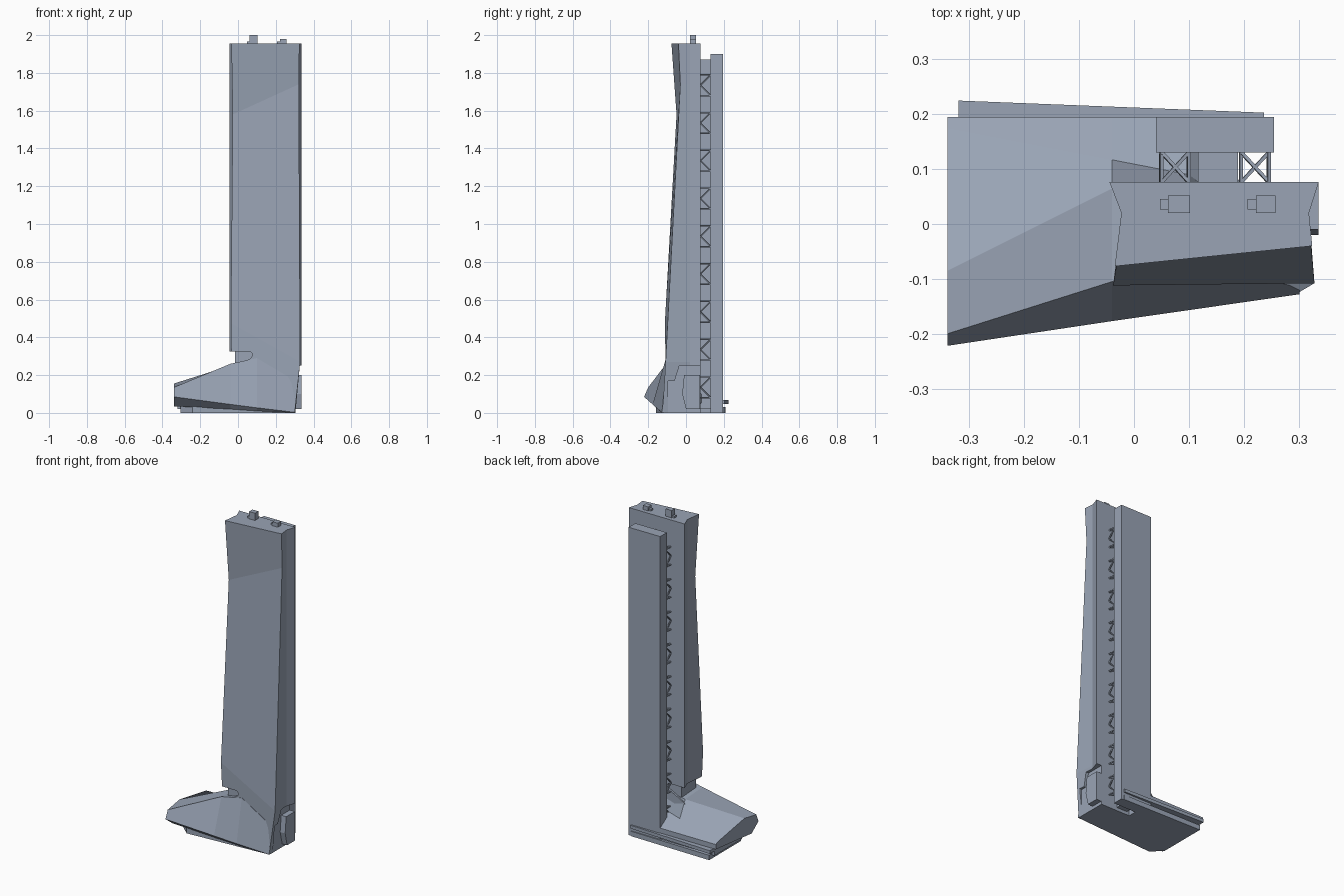
import bpy, bmesh
from mathutils import Vector

if "Cube" in bpy.data.objects:
    bpy.data.objects.remove(bpy.data.objects["Cube"], do_unlink=True)

mat = bpy.data.materials.new("blue_grey")
mat.use_nodes = True
COLOUR = (0.32, 0.37, 0.46, 1)
mat.diffuse_color = COLOUR
mat.node_tree.nodes["Principled BSDF"].inputs["Base Color"].default_value = COLOUR


def finish(name, bm):
    bmesh.ops.recalc_face_normals(bm, faces=bm.faces[:])
    mesh = bpy.data.meshes.new(name)
    bm.to_mesh(mesh)
    bm.free()
    mesh.materials.append(mat)
    ob = bpy.data.objects.new(name, mesh)
    bpy.context.scene.collection.objects.link(ob)
    return ob


def loft(name, rings):
    """Skin a list of equal-length closed rings and cap both ends."""
    bm = bmesh.new()
    vs = [[bm.verts.new(p) for p in ring] for ring in rings]
    n = len(rings[0])
    for a, b in zip(vs, vs[1:]):
        for i in range(n):
            j = (i + 1) % n
            bm.faces.new((a[i], a[j], b[j], b[i]))
    bm.faces.new(vs[0])
    bm.faces.new(vs[-1])
    return finish(name, bm)


def prism(name, profile, axis, lo, hi):
    """Extrude a 2D profile along the given axis index."""
    def place(p, d):
        q = list(p)
        q.insert(axis, d)
        return q
    return loft(name, [[place(p, d) for p in profile] for d in (lo, hi)])


def box(name, x0, x1, y0, y1, z0, z1):
    return prism(name, [(x0, y0), (x1, y0), (x1, y1), (x0, y1)], 2, z0, z1)


def beam(bm, a, b, r=0.003):
    """Square bar between two points."""
    a, b = Vector(a), Vector(b)
    d = (b - a).normalized()
    u = d.cross(Vector((0.3, 0.1, 1)).normalized()).normalized() * r
    w = d.cross(u).normalized() * r
    ends = [[bm.verts.new(p + u * s + w * t) for s, t in ((1, 1), (-1, 1), (-1, -1), (1, -1))]
            for p in (a, b)]
    for i in range(4):
        j = (i + 1) % 4
        bm.faces.new((ends[0][i], ends[0][j], ends[1][j], ends[1][i]))
    bm.faces.new(ends[0])
    bm.faces.new(ends[1])


def cut(ob, cutter):
    cutter.hide_render = True
    cutter.hide_viewport = True
    m = ob.modifiers.new("cut", "BOOLEAN")
    m.operation = "DIFFERENCE"
    m.solver = "EXACT"
    m.object = cutter


# Tower: pinched sides and a creased, leaning front
def tower_ring(left, right):
    zl, zr = left[2], right[2]
    return [(-0.045, 0.077, zl), (-0.023, 0.02, zl), left,
            right, (0.319, 0.02, zr), (0.337, 0.077, zr)]


tower = loft("tower", [
    tower_ring((-0.03, -0.09, 0), (0.30, -0.125, 0)),
    tower_ring((-0.038, -0.112, 0.475), (0.329, -0.108, 0.27)),
    tower_ring((-0.028, -0.05, 1.58), (0.322, -0.03, 1.74)),
    tower_ring((-0.035, -0.077, 1.955), (0.325, -0.04, 1.955))])

# Slit under the tower above the podium roof, and the side entrance recess
cut(tower, prism("slit_cutter", [(-0.1, 0.325), (0.065, 0.325), (0.075, 0.315), (0.075, 0.3),
                                 (0.065, 0.288), (0.01, 0.26), (-0.1, 0.2)], 1, -0.3, 0.3))
cut(tower, prism("entrance_cutter", [(0.1, 0.25), (-0.035, 0.25), (-0.06, 0.17), (-0.095, 0.17),
                                     (-0.095, -0.1), (0.1, -0.1)], 0, 0.302, 0.5))
box("slit_core", -0.015, 0.1, -0.075, 0.065, 0.2, 0.33)
prism("entrance_fin", [(0.0, 0.02), (-0.02, 0.1), (-0.01, 0.2), (0.075, 0.2), (0.075, 0.02)],
      0, 0.295, 0.336)

# Podium: wedge that rises towards the tower with a folded front
west = [(-0.155, 0.035), (-0.222, 0.085), (-0.2, 0.135), (-0.085, 0.155),
        (0.175, 0.11), (0.195, 0.1), (0.195, 0.07)]
middle = [(-0.15, 0.02), (-0.177, 0.045), (-0.105, 0.26), (0.065, 0.25),
          (0.117, 0.15), (0.195, 0.1), (0.195, 0.07)]
inner = [(-0.14, 0.01), (-0.157, 0.027), (-0.106, 0.29), (0.07, 0.27),
         (0.09, 0.17), (0.195, 0.1), (0.195, 0.07)]
east = [(-0.12, 0.0), (-0.128, 0.003), (-0.107, 0.17), (-0.06, 0.17),
        (-0.06, 0.15), (-0.06, 0.1), (-0.06, 0.03)]
loft("podium", [[(x, y, z) for y, z in ring] for x, ring in
                ((-0.34, west), (-0.04, middle), (0.1, inner), (0.302, east))])

# Plinth, rear base strip and rear canopy
prism("plinth", [(-0.305, 0.19), (-0.305, -0.1), (-0.24, -0.158), (0.3, -0.124),
                 (0.3, 0.07), (0.1, 0.07), (0.1, 0.19)], 2, 0, 0.035)
box("plinth_step", -0.32, -0.1, -0.09, 0.18, 0.02, 0.06)
prism("rear_base", [(-0.305, 0.15), (0.237, 0.15), (0.237, 0.2), (-0.305, 0.21)], 2, 0, 0.03)
prism("rear_canopy", [(-0.32, 0.15), (0.237, 0.15), (0.237, 0.203), (-0.32, 0.225)],
      2, 0.048, 0.068)

# Rear slab and the core that links it to the tower
box("rear_slab", 0.04, 0.255, 0.13, 0.195, 0, 1.9)
box("link_core", 0.117, 0.19, 0.07, 0.135, 0.02, 1.87)

# Cross-braced bridges between tower and slab, two bays on each level
bm = bmesh.new()
Y0, Y1 = 0.076, 0.131
for level in range(9):
    top = 0.19 + level * 0.2
    low = top - 0.11
    for x0, x1 in ((0.05, 0.1), (0.195, 0.246)):
        for z in (top, low):
            beam(bm, (x0, Y0, z), (x1, Y1, z))
            beam(bm, (x1, Y0, z), (x0, Y1, z))
            for x in (x0, x1):
                beam(bm, (x, Y0, z), (x, Y1, z))
        for x in (x0, x1):
            for z in (top, low):
                beam(bm, (x, Y1, z), (x, Y0, (top + low) / 2))
finish("bridge_trusses", bm)

# Rooftop plant boxes
for n, x, w, h in (("first", 0.062, 0.04, 2.0), ("second", 0.222, 0.036, 1.98)):
    box(n + "_plant_box", x, x + w, 0.02, 0.052, 1.95, h)
    box(n + "_plant_duct", x - 0.015, x + 0.002, 0.026, 0.046, 1.95, 1.966)
